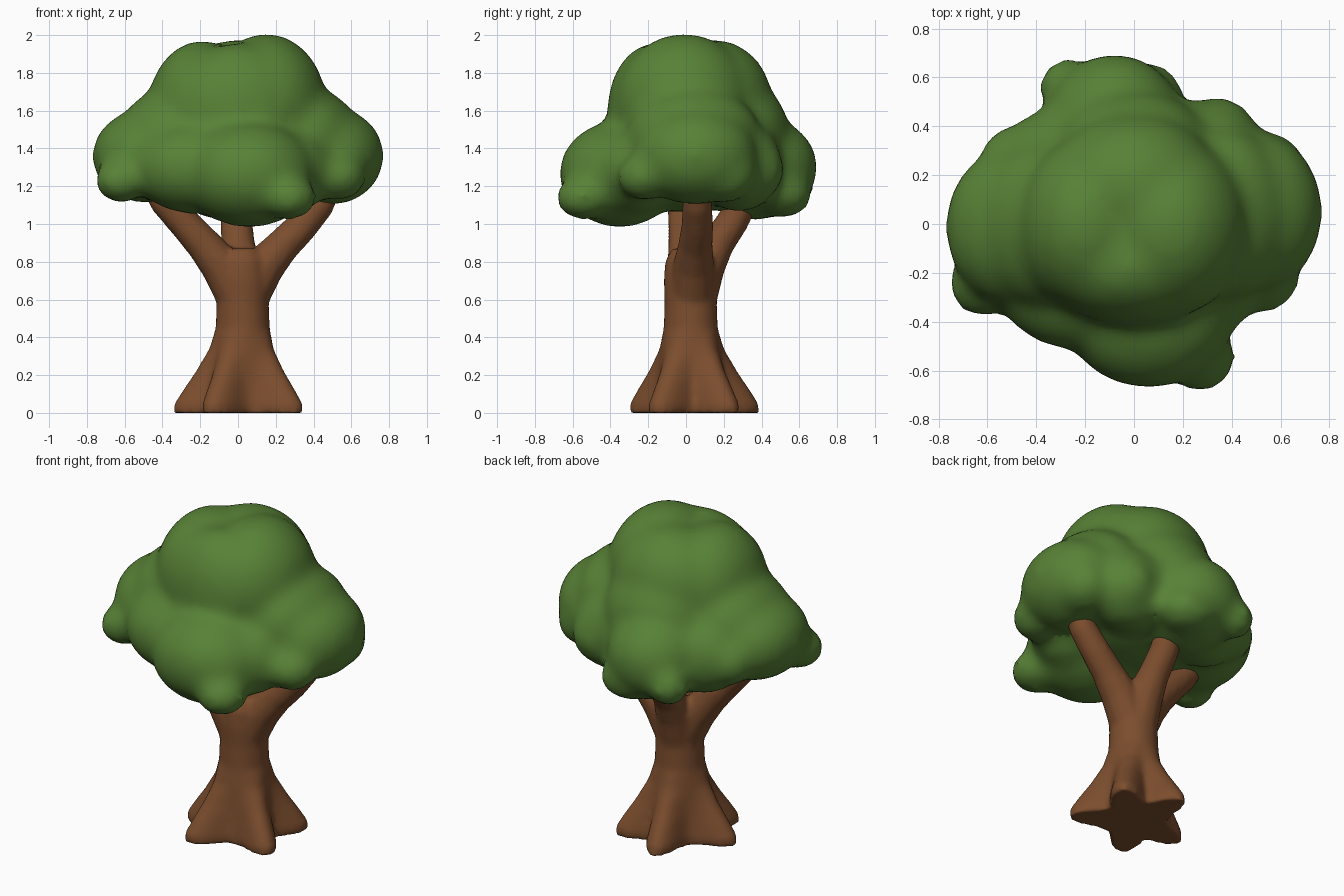
import bpy, bmesh, math
from mathutils import Vector, Matrix

cube = bpy.data.objects.get("Cube")
if cube:
    bpy.data.objects.remove(cube, do_unlink=True)


def make_material(name, color):
    mat = bpy.data.materials.new(name)
    mat.use_nodes = True
    mat.diffuse_color = color
    mat.node_tree.nodes["Principled BSDF"].inputs["Base Color"].default_value = color
    return mat


def finish(bm, name, mat, voxel, smooth_steps):
    """Fuse overlapping volumes into one soft skin."""
    bmesh.ops.recalc_face_normals(bm, faces=bm.faces)
    mesh = bpy.data.meshes.new(name)
    bm.to_mesh(mesh)
    bm.free()
    mesh.materials.append(mat)
    obj = bpy.data.objects.new(name, mesh)
    bpy.context.collection.objects.link(obj)
    remesh = obj.modifiers.new("fuse", "REMESH")
    remesh.mode = "VOXEL"
    remesh.voxel_size = voxel
    remesh.use_smooth_shade = True
    soften = obj.modifiers.new("soften", "SMOOTH")
    soften.factor = 0.5
    soften.iterations = smooth_steps


def loft(bm, rings):
    """Skin a list of point rings and cap both ends."""
    loops = [[bm.verts.new(p) for p in ring] for ring in rings]
    n = len(loops[0])
    for a, b in zip(loops, loops[1:]):
        for i in range(n):
            j = (i + 1) % n
            bm.faces.new((a[i], a[j], b[j], b[i]))
    bm.faces.new(loops[0][::-1])
    bm.faces.new(loops[-1])


def limb(bm, path, sides=12):
    """Tapered tube through (x, y, z, radius) stations."""
    pts = [Vector(p[:3]) for p in path]
    rings = []
    for i, p in enumerate(pts):
        axis = pts[min(i + 1, len(pts) - 1)] - pts[max(i - 1, 0)]
        rot = axis.to_track_quat("Z", "Y")
        r = path[i][3]
        rings.append([p + rot @ Vector((r * math.cos(t), r * math.sin(t), 0))
                      for t in (math.tau * k / sides for k in range(sides))])
    loft(bm, rings)


bark = make_material("bark brown", (0.2, 0.075, 0.027, 1))
leaf = make_material("leaf green", (0.097, 0.22, 0.037, 1))

# Trunk with root flare: (height, core radius, root reach)
bm = bmesh.new()
roots = [math.radians(a) for a in (40, 100, 185, 240, 328)]
profile = [(0, .19, .18), (.05, .19, .175), (.12, .18, .14), (.22, .17, .08),
           (.34, .158, .02), (.45, .143, 0), (.58, .138, 0), (.70, .142, 0),
           (.80, .135, 0), (.87, .10, 0)]
rings = []
for z, core, reach in profile:
    ring = []
    for k in range(60):
        t = math.tau * k / 60
        ridge = max(max(math.cos(t - a), 0) ** 14 for a in roots)
        r = core + reach * ridge
        ring.append((.025 + r * math.cos(t), .025 + r * math.sin(t), z))
    rings.append(ring)
loft(bm, rings)

# Three boughs
limb(bm, [(.05, .03, .62, .12), (.14, .04, .78, .11), (.24, .05, .89, .092), (.34, .06, .99, .085), (.43, .06, 1.1, .08), (.48, .06, 1.2, .07)])
limb(bm, [(0, .02, .62, .12), (-.09, .01, .78, .11), (-.18, 0, .89, .095), (-.28, -.01, 1.0, .085), (-.39, -.02, 1.12, .08), (-.44, -.02, 1.2, .07)])
limb(bm, [(.02, .05, .62, .12), (.01, .1, .78, .11), (0, .17, .9, .09), (-.01, .25, 1.02, .085), (-.01, .32, 1.16, .08)])
finish(bm, "trunk", bark, .016, 5)

# Foliage: overlapping clumps as (centre, radii)
clumps = [
    # crown and core
    ((.15, -.01, 1.63), (.32, .37, .382)),
    ((-.19, .00, 1.61), (.29, .36, .365)),
    ((0, .15, 1.64), (.36, .31, .34)),
    ((0, -.17, 1.59), (.38, .25, .37)),
    ((0, .02, 1.36), (.54, .50, .30)),
    # shoulders that slope from crown to lobes
    ((.37, .04, 1.46), (.27, .36, .27)),
    ((-.36, .00, 1.45), (.28, .35, .27)),
    ((0, .27, 1.47), (.34, .28, .31)),
    ((.28, .28, 1.31), (.27, .23, .25)),
    ((-.28, .25, 1.31), (.29, .23, .25)),
    ((.27, -.26, 1.28), (.23, .22, .23)),
    # side lobes
    ((.50, .05, 1.36), (.275, .33, .26)),
    ((-.49, -.01, 1.36), (.285, .33, .25)),
    # front lobe
    ((.06, -.35, 1.265), (.36, .325, .285)),
    ((-.22, -.24, 1.30), (.35, .28, .25)),
    # back lobe
    ((-.08, .37, 1.30), (.30, .33, .28)),
    # small outer tufts
    ((.27, -.54, 1.14), (.15, .15, .12)),
    ((.53, -.22, 1.25), (.15, .145, .13)),
    ((-.62, -.24, 1.23), (.14, .145, .12)),
    ((-.49, .27, 1.30), (.14, .13, .14)),
    ((-.27, .56, 1.20), (.12, .12, .12)),
    ((.34, .38, 1.29), (.16, .14, .17)),
    ((.03, .51, 1.16), (.18, .16, .13)),
    ((.55, .20, 1.27), (.16, .18, .16)),
]
bm = bmesh.new()
for centre, radii in clumps:
    placement = Matrix.LocRotScale(Vector(centre), None, Vector(radii))
    bmesh.ops.create_icosphere(bm, subdivisions=3, radius=1, matrix=placement)
finish(bm, "foliage", leaf, .032, 13)
